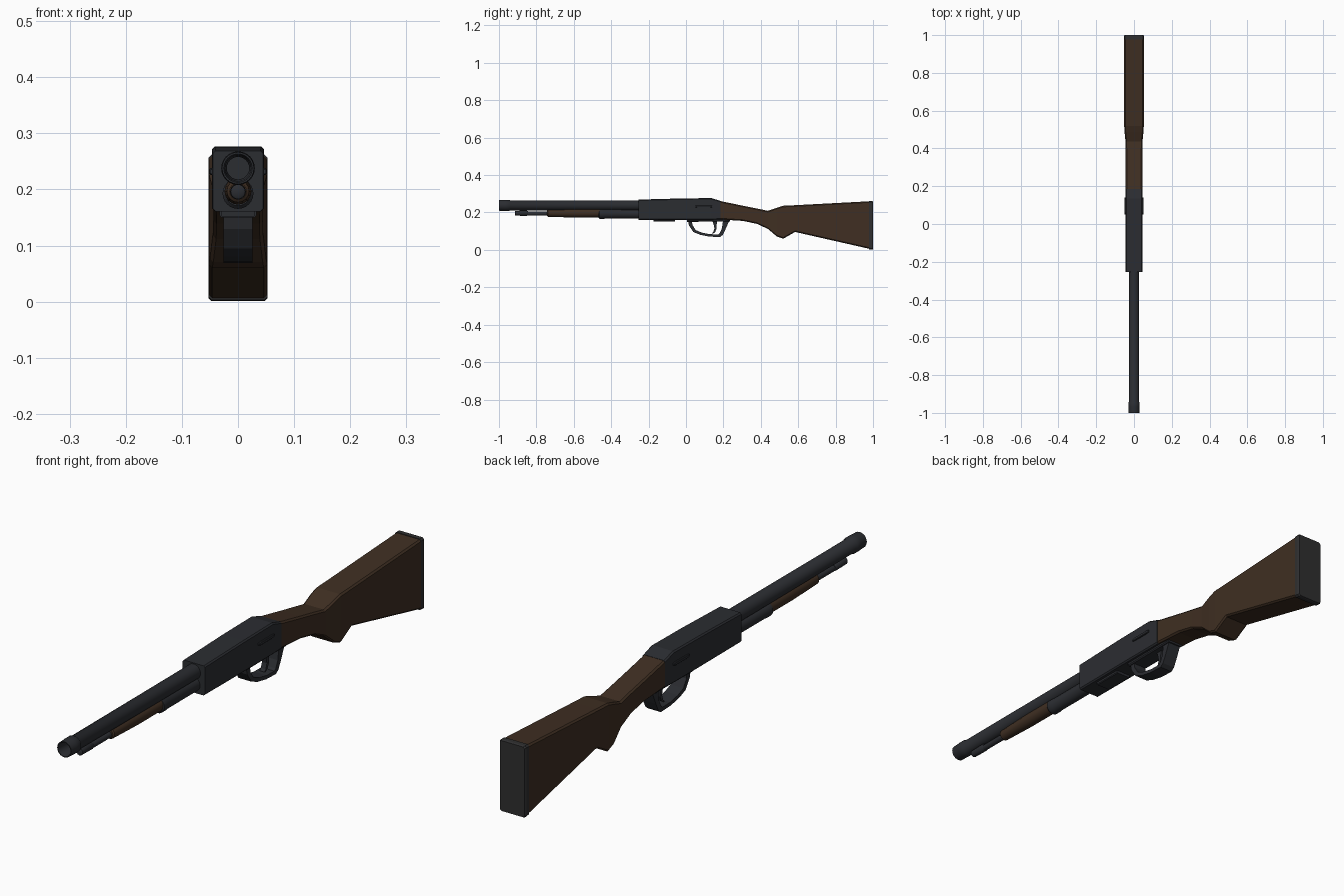
import bpy, bmesh, math


def material(name, rgb):
    m = bpy.data.materials.new(name)
    m.diffuse_color = (*rgb, 1)
    return m


METAL = material("dark_metal", (0.024, 0.026, 0.031))
WOOD = material("dark_wood", (0.050, 0.028, 0.016))
RUBBER = material("rubber", (0.028, 0.028, 0.029))


def loft(name, loops, mat, smooth=False):
    """Skin equal-sized loops of points and close both ends."""
    bm = bmesh.new()
    rings = [[bm.verts.new(p) for p in loop] for loop in loops]
    n = len(loops[0])
    for a, b in zip(rings, rings[1:]):
        for i in range(n):
            j = (i + 1) % n
            bm.faces.new((a[i], a[j], b[j], b[i]))
    bm.faces.new(rings[0])
    bm.faces.new(rings[-1])
    bmesh.ops.recalc_face_normals(bm, faces=bm.faces)
    me = bpy.data.meshes.new(name)
    bm.to_mesh(me)
    bm.free()
    me.materials.append(mat)
    ob = bpy.data.objects.new(name, me)
    bpy.context.collection.objects.link(ob)
    if smooth:
        bpy.ops.object.select_all(action='DESELECT')
        ob.select_set(True)
        bpy.context.view_layer.objects.active = ob
        bpy.ops.object.shade_smooth_by_angle(angle=math.radians(35))
    return ob


def chamfered(y, top, bottom, w, c=0.006):
    """Rectangular cross-section at y with cut corners."""
    return [(w, y, top - c), (w - c, y, top), (c - w, y, top), (-w, y, top - c),
            (-w, y, bottom + c), (c - w, y, bottom), (w - c, y, bottom), (w, y, bottom + c)]


def body(name, stations, mat, c=0.006):
    return loft(name, [chamfered(*s, c) for s in stations], mat)


def tube(name, z, profile, mat, sides=24):
    """Turn (y, radius) pairs around a lengthwise axis at height z."""
    return loft(name, [[(r * math.cos(math.tau * i / sides), y, z + r * math.sin(math.tau * i / sides))
                        for i in range(sides)] for y, r in profile], mat, True)


def strip(name, outer, inner, w, mat):
    """Band of half-width w between two (y, z) paths."""
    return loft(name, [[(w, *o), (-w, *o), (-w, *i), (w, *i)] for o, i in zip(outer, inner)], mat)


# Barrel with muzzle collar and bore
tube("barrel", 0.238, [(-0.90, 0.020), (-0.945, 0.020), (-0.99, 0.023), (-1.0, 0.0255), (-1.0, 0.0285),
                       (-0.975, 0.0295), (-0.968, 0.030), (-0.945, 0.030), (-0.94, 0.0265),
                       (-0.20, 0.0275)], METAL)

# Magazine tube: end cap, rod, thick rear sleeve
tube("magazine_cap", 0.196, [(-0.915, 0.008), (-0.912, 0.013), (-0.85, 0.014), (-0.845, 0.011)], METAL)
tube("magazine_rod", 0.194, [(-0.86, 0.011), (-0.70, 0.011)], METAL)
tube("magazine_sleeve", 0.193, [(-0.468, 0.022), (-0.462, 0.0275), (-0.44, 0.0275),
                                (-0.435, 0.026), (-0.20, 0.026)], METAL)

# Wooden pump grip
tube("pump_grip", 0.197, [(-0.742, 0.015), (-0.738, 0.020), (-0.60, 0.024), (-0.46, 0.024)], WOOD, 16)

# Receiver and loading port
body("receiver", [(-0.255, 0.269, 0.161, 0.045), (-0.03, 0.275, 0.161, 0.046),
                  (0.135, 0.277, 0.161, 0.046), (0.185, 0.262, 0.162, 0.045)], METAL, 0.005)
body("loading_port", [(-0.175, 0.17, 0.151, 0.03), (-0.06, 0.17, 0.151, 0.03)], METAL, 0.003)

# Side ribs on the receiver
for side, x in (("right", 0.046), ("left", -0.046)):
    rib = body("side_rib_" + side, [(0.05, 0.236, 0.228, 0.004), (0.06, 0.238, 0.226, 0.005),
                                    (0.13, 0.238, 0.226, 0.005), (0.14, 0.236, 0.228, 0.004)], METAL, 0.002)
    rib.location.x = x

# Trigger guard, its base plate, and the trigger
body("guard_plate", [(0.005, 0.17, 0.150, 0.033), (0.235, 0.17, 0.152, 0.033)], METAL, 0.004)
strip("trigger_guard",
      [(0.010, 0.158), (0.016, 0.130), (0.040, 0.095), (0.075, 0.081), (0.125, 0.071),
       (0.182, 0.069), (0.196, 0.080), (0.211, 0.110), (0.232, 0.158)],
      [(0.032, 0.158), (0.034, 0.134), (0.052, 0.106), (0.083, 0.093), (0.128, 0.084),
       (0.172, 0.083), (0.180, 0.090), (0.192, 0.115), (0.198, 0.158)], 0.026, METAL)
strip("trigger",
      [(0.140, 0.158), (0.148, 0.135), (0.152, 0.115), (0.146, 0.096), (0.138, 0.088)],
      [(0.168, 0.158), (0.164, 0.135), (0.164, 0.113), (0.155, 0.094), (0.143, 0.087)], 0.010, METAL)

# Stock with wrist and grip, and butt pad
body("stock", [(0.18, 0.262, 0.163, 0.044), (0.305, 0.236, 0.155, 0.044), (0.38, 0.221, 0.139, 0.044),
               (0.438, 0.209, 0.112, 0.045), (0.487, 0.226, 0.071, 0.050), (0.52, 0.236, 0.060, 0.052),
               (0.583, 0.239, 0.096, 0.052), (0.98, 0.260, 0.006, 0.052)], WOOD)
body("butt_pad", [(0.978, 0.262, 0.003, 0.053), (0.994, 0.262, 0.001, 0.053),
                  (1.0, 0.259, 0.003, 0.050)], RUBBER)
